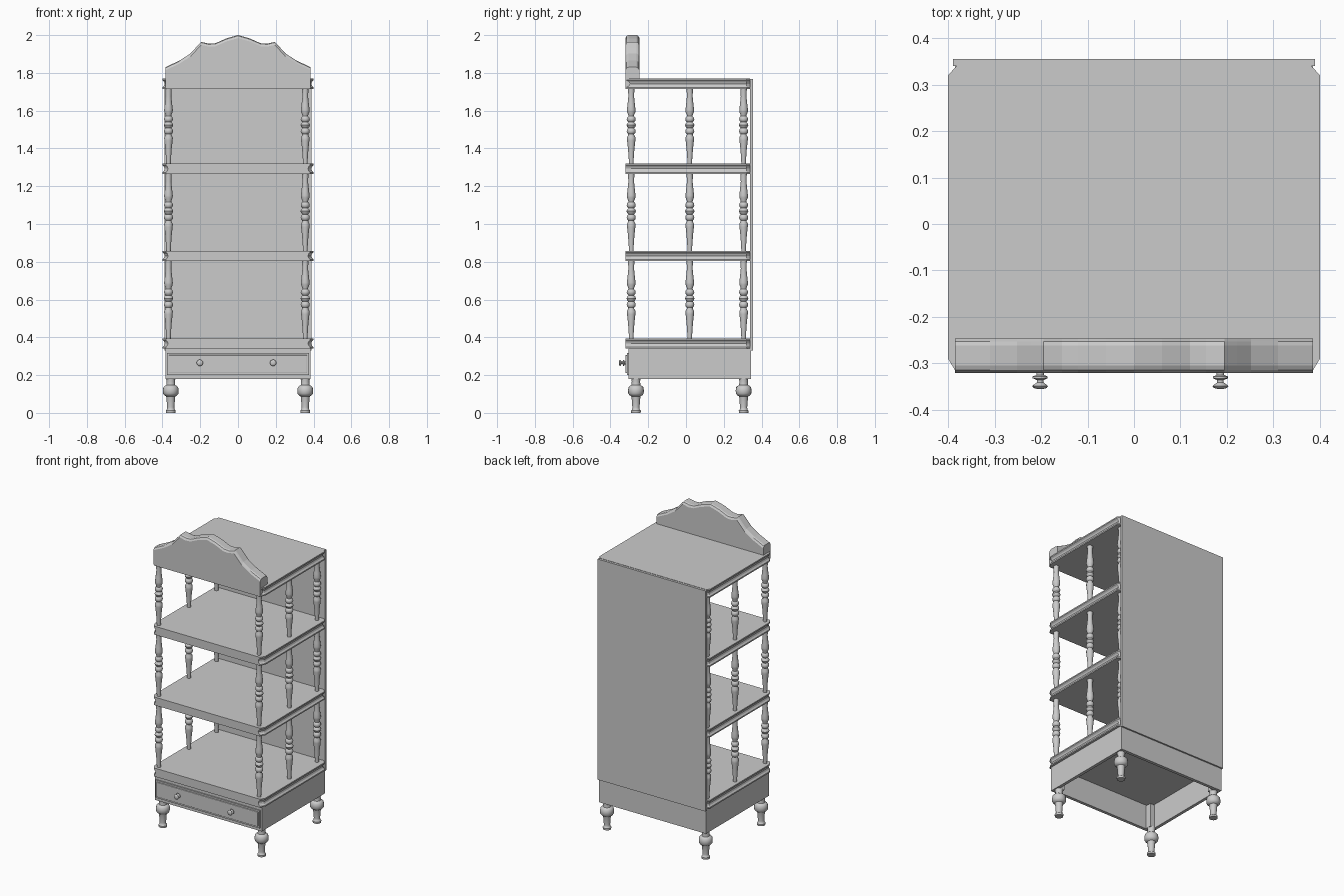
import bpy, bmesh, math
from mathutils import Matrix

if "Cube" in bpy.data.objects:
    bpy.data.objects.remove(bpy.data.objects["Cube"])


def finish(bm, name, smooth=False, bevel=0):
    bmesh.ops.recalc_face_normals(bm, faces=bm.faces)
    me = bpy.data.meshes.new(name)
    bm.to_mesh(me)
    bm.free()
    ob = bpy.data.objects.new(name, me)
    bpy.context.collection.objects.link(ob)
    if bevel:
        mod = ob.modifiers.new("bevel", 'BEVEL')
        mod.width = bevel
        mod.segments = 2
    if smooth:
        bpy.ops.object.select_all(action='DESELECT')
        ob.select_set(True)
        bpy.context.view_layer.objects.active = ob
        bpy.ops.object.shade_smooth_by_angle(angle=math.radians(40))
    return ob


def box(name, x0, x1, y0, y1, z0, z1, bevel=0):
    bm = bmesh.new()
    m = Matrix.Translation(((x0 + x1) / 2, (y0 + y1) / 2, (z0 + z1) / 2))
    m = m @ Matrix.Diagonal((x1 - x0, y1 - y0, z1 - z0, 1))
    bmesh.ops.create_cube(bm, size=1, matrix=m)
    return finish(bm, name, bevel=bevel)


def loft(name, rings, smooth=False, matrix=Matrix()):
    """Skin a stack of closed rings and cap both ends."""
    bm = bmesh.new()
    vs = [[bm.verts.new(p) for p in r] for r in rings]
    n = len(rings[0])
    for a, b in zip(vs, vs[1:]):
        for i in range(n):
            j = (i + 1) % n
            bm.faces.new((a[i], a[j], b[j], b[i]))
    bm.faces.new(vs[0][::-1])
    bm.faces.new(vs[-1])
    bm.transform(matrix)
    return finish(bm, name, smooth)


def turned(name, profile, matrix, sides=16):
    """Lathe a (radius, height) profile around local z."""
    ang = [2 * math.pi * i / sides for i in range(sides)]
    rings = [[(r * math.cos(a), r * math.sin(a), z) for a in ang] for r, z in profile]
    return loft(name, rings, True, matrix)


# Four shelves with coved sides and clipped corners
def shelf(name, z0, z1):
    rings = []
    for t, d in ((0, 0), (.15, 0), (.3, .008), (.5, .012), (.7, .008), (.85, 0), (1, 0)):
        w = 0.40 - d
        half = [(w - .018, -.32), (w, -.29), (w, .32), (w - .018, .34)]
        pts = half + [(-x, y) for x, y in reversed(half)]
        rings.append([(x, y, z0 + t * (z1 - z0)) for x, y in pts])
    return loft(name, rings)


levels = [(.34, .395), (.805, .858), (1.265, 1.32), (1.715, 1.77)]
for i, (a, b) in enumerate(levels):
    shelf(f"shelf_{i + 1}", a, b)

# Turned spindles between shelves: (radius, fraction of height)
spindle = [(.012, 0), (.013, .06), (.017, .2), (.022, .31), (.023, .35), (.016, .38),
           (.016, .395), (.022, .41), (.024, .435), (.021, .46), (.015, .475),
           (.021, .49), (.025, .515), (.021, .54), (.015, .555), (.021, .57),
           (.024, .595), (.021, .62), (.015, .635), (.016, .655), (.022, .69),
           (.023, .72), (.020, .78), (.015, .9), (.017, 1)]
for t in range(3):
    z0, z1 = levels[t][1], levels[t + 1][0]
    prof = [(r, h * (z1 - z0)) for r, h in spindle]
    for side, x in (("left", -.368), ("right", .356)):
        for pos, y in (("front", -.29), ("middle", .02), ("back", .305)):
            turned(f"spindle_{t + 1}_{side}_{pos}", prof, Matrix.Translation((x, y, z0)))

# Back panel
box("back_panel", -.39, .39, .34, .355, .33, 1.768)

# Hollow base, open underneath
box("base_front", -.385, .385, -.305, -.285, .18, .34)
box("base_back", -.385, .385, .325, .345, .18, .34)
for side, s in (("left", -1), ("right", 1)):
    x = sorted((s * .365, s * .385))
    box(f"base_{side}", x[0], x[1], -.285, .325, .18, .34)

# Drawer front with a raised panel
box("drawer_front", -.376, .376, -.313, -.30, .2, .316)
box("drawer_panel", -.366, .366, -.321, -.31, .21, .306, bevel=.004)

# Drawer knobs
knob = [(.008, 0), (.008, .006), (.016, .009), (.016, .013), (.007, .017),
        (.007, .022), (.014, .027), (.017, .030), (.014, .034), (.006, .036)]
for side, x in (("left", -.202), ("right", .186)):
    turned(f"knob_{side}", knob,
           Matrix.Translation((x, -.319, .265)) @ Matrix.Rotation(math.pi / 2, 4, 'X'))

# Turned feet
foot = [(.025, 0), (.026, .012), (.02, .018), (.019, .03), (.023, .08), (.025, .088),
        (.034, .093), (.041, .103), (.042, .12), (.039, .136), (.032, .143),
        (.024, .147), (.022, .165), (.025, .185)]
for side, x in (("left", -.356), ("right", .356)):
    for pos, y in (("front", -.265), ("back", .305)):
        turned(f"leg_{pos}_{side}", foot, Matrix.Translation((x, y, 0)))
        box(f"leg_block_{pos}_{side}", x - .025, x + .025, y - .02, y + .02, .18, .335)

# Scalloped crest board, edges rounded over along the top
half = [(.385, 1.72), (.385, 1.83), (.31, 1.865), (.252, 1.902), (.222, 1.935),
        (.195, 1.964), (.155, 1.955), (.12, 1.957), (.06, 1.983)]
outline = half + [(0, 2.0)] + [(-x, z) for x, z in reversed(half)]


def crest_ring(y, inset):
    return [(x, y, z - (inset if z > 1.8 else 0)) for x, z in outline]


loft("crest_board", [crest_ring(y, d) for y, d in
     ((-.321, .016), (-.314, .004), (-.305, 0), (-.262, 0), (-.253, .004), (-.246, .016))])
